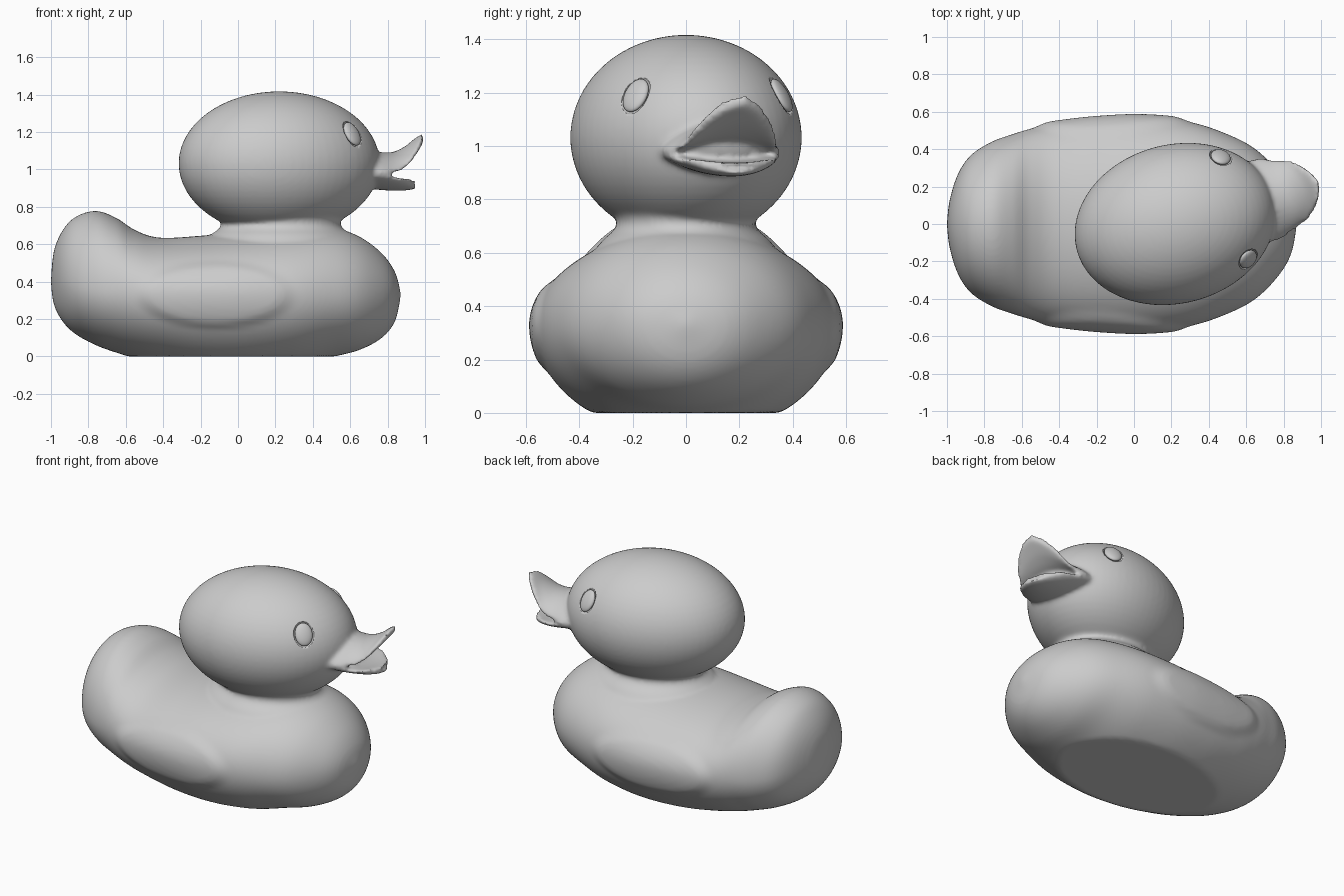
import bpy, bmesh, math
from mathutils import Matrix, Vector

if "Cube" in bpy.data.objects:
    bpy.data.objects.remove(bpy.data.objects["Cube"])

# Head frame: origin under the head centre, turned a little to +y
HEAD = Matrix.Translation((0.22, 0, 0)) @ Matrix.Rotation(math.radians(15), 4, 'Z')
RADII = Vector((0.545, 0.425, 0.385))
HEAD_Z = 1.032


def spline(pts, steps):
    """Catmull-Rom interpolation through rows of numbers."""
    out = []
    for i in range(len(pts) - 1):
        a, b, c, d = (pts[max(0, min(len(pts) - 1, i + k))] for k in (-1, 0, 1, 2))
        for s in range(steps):
            t = s / steps
            out.append([0.5 * (2 * q + (r - p) * t + (2 * p - 5 * q + 4 * r - u) * t * t
                               + (3 * q - p - 3 * r + u) * t ** 3)
                        for p, q, r, u in zip(a, b, c, d)])
    return out + [list(pts[-1])]


def to_object(name, bm):
    bmesh.ops.recalc_face_normals(bm, faces=bm.faces)
    me = bpy.data.meshes.new(name)
    bm.to_mesh(me)
    bm.free()
    me.polygons.foreach_set("use_smooth", [True] * len(me.polygons))
    ob = bpy.data.objects.new(name, me)
    bpy.context.collection.objects.link(ob)
    return ob


def loft(name, rings, matrix=Matrix()):
    bm = bmesh.new()
    rows = [[bm.verts.new(matrix @ Vector(p)) for p in r] for r in rings]
    n = len(rows[0])
    for r0, r1 in zip(rows, rows[1:]):
        for i in range(n):
            j = (i + 1) % n
            bm.faces.new((r0[i], r0[j], r1[j], r1[i]))
    bm.faces.new(rows[0])
    bm.faces.new(rows[-1])
    return to_object(name, bm)


def ellipsoid(name, matrix, radii, seg=48):
    bm = bmesh.new()
    bmesh.ops.create_uvsphere(bm, u_segments=seg, v_segments=seg // 2, radius=1,
                              matrix=matrix @ Matrix.Diagonal((*radii, 1)))
    return to_object(name, bm)


def angles(n):
    return [2 * math.pi * i / n for i in range(n)]


# Body with tail: x, bottom, widest height, top, half width
stations = [(-1.0, .39, .40, .41, .01), (-.985, .28, .42, .56, .13), (-.94, .19, .41, .67, .27),
            (-.87, .12, .38, .745, .37), (-.76, .06, .36, .778, .44), (-.65, .02, .35, .74, .48),
            (-.55, -.01, .34, .675, .51), (-.42, -.04, .33, .635, .535), (-.2, -.08, .33, .645, .56),
            (.05, -.09, .33, .67, .57), (.3, -.06, .33, .69, .545), (.5, -.005, .33, .69, .48),
            (.65, .035, .33, .64, .40), (.77, .10, .33, .55, .28), (.84, .19, .33, .45, .16),
            (.87, .32, .33, .34, .01)]
rings = []
for x, zb, zc, zt, w in spline(stations, 8):
    ring = []
    for a in angles(96):
        y = w * math.cos(a)
        z = zc + math.sin(a) * ((zt - zc) if math.sin(a) > 0 else (zc - zb))
        # raised wing pad on each side
        k = (1 - math.hypot((x + .12) / .44, (z - .33) / .19)) / .25
        k = max(0, min(1, k))
        y += math.copysign(.018 * k * k * (3 - 2 * k), y)
        ring.append((x, y, max(0, z)))
    rings.append(ring)
body = loft("duck", rings)

# Neck
neck_rows = spline([(.60, .42, .35), (.65, .375, .31), (.68, .335, .275), (.71, .318, .26),
                    (.75, .33, .27), (.80, .38, .30)], 4)
neck = loft("neck", [[(.23 + rx * math.cos(a), ry * math.sin(a), z) for a in angles(64)]
                     for z, rx, ry in neck_rows])

# Head
head = ellipsoid("head", HEAD @ Matrix.Translation((0, 0, HEAD_Z)), RADII, 64)


# Bills: rows of forward position, centre height, edge height, half width, half thickness
def bill(name, rows, round_tip):
    rings = []
    start = rows[0][0]
    for u, zc, ze, w, t in spline(rows, 6):
        ring = []
        for a in angles(40):
            v = math.cos(a)
            ring.append((start + (u - start) * (1 - round_tip * v * v), w * v,
                         zc + (ze - zc) * v * v + t * math.sin(a)))
        rings.append(ring)
    return loft(name, rings, HEAD)


upper = bill("upper_bill", [(.42, 1.08, .99, .22, .04), (.54, 1.055, .98, .225, .04),
                            (.63, 1.06, .985, .205, .033), (.71, 1.10, 1.0, .185, .028),
                            (.77, 1.15, 1.04, .17, .025), (.80, 1.175, 1.07, .15, .018)], .25)
lower = bill("lower_bill", [(.42, .935, .97, .22, .03), (.56, .92, .965, .22, .03),
                            (.66, .912, .95, .19, .026), (.73, .915, .945, .16, .024),
                            (.76, .92, .945, .13, .018)], .2)
mouth = ellipsoid("mouth", HEAD @ Matrix.Translation((.50, 0, 1.0)), (.11, .20, .08))

# Fuse everything into one soft skin
bpy.ops.object.select_all(action='DESELECT')
for ob in (body, neck, head, upper, lower, mouth):
    ob.select_set(True)
bpy.context.view_layer.objects.active = body
bpy.ops.object.join()
rm = body.modifiers.new("fuse", 'REMESH')
rm.mode = 'VOXEL'
rm.voxel_size = 0.012
rm.use_smooth_shade = True
sm = body.modifiers.new("soften", 'SMOOTH')
sm.factor = 0.5
sm.iterations = 8

# Eyes sitting in shallow sockets
for side, label in ((-1, "right"), (1, "left")):
    p = Vector((.33, .286 * side, .16))
    p /= math.sqrt(sum((c / r) ** 2 for c, r in zip(p, RADII)))
    normal = Vector([c / r ** 2 for c, r in zip(p, RADII)]).normalized()
    p -= normal * .006
    m = (HEAD @ Matrix.Translation((p.x, p.y, p.z + HEAD_Z))
         @ normal.to_track_quat('Z', 'Y').to_matrix().to_4x4())
    ellipsoid(label + "_eye", m, (.054, .07, .022), 32)
    socket = ellipsoid(label + "_socket_cutter", m, (.062, .079, .022), 32)
    socket.hide_render = True
    socket.hide_set(True)
    cut = body.modifiers.new(label + "_socket", 'BOOLEAN')
    cut.operation = 'DIFFERENCE'
    cut.object = socket
